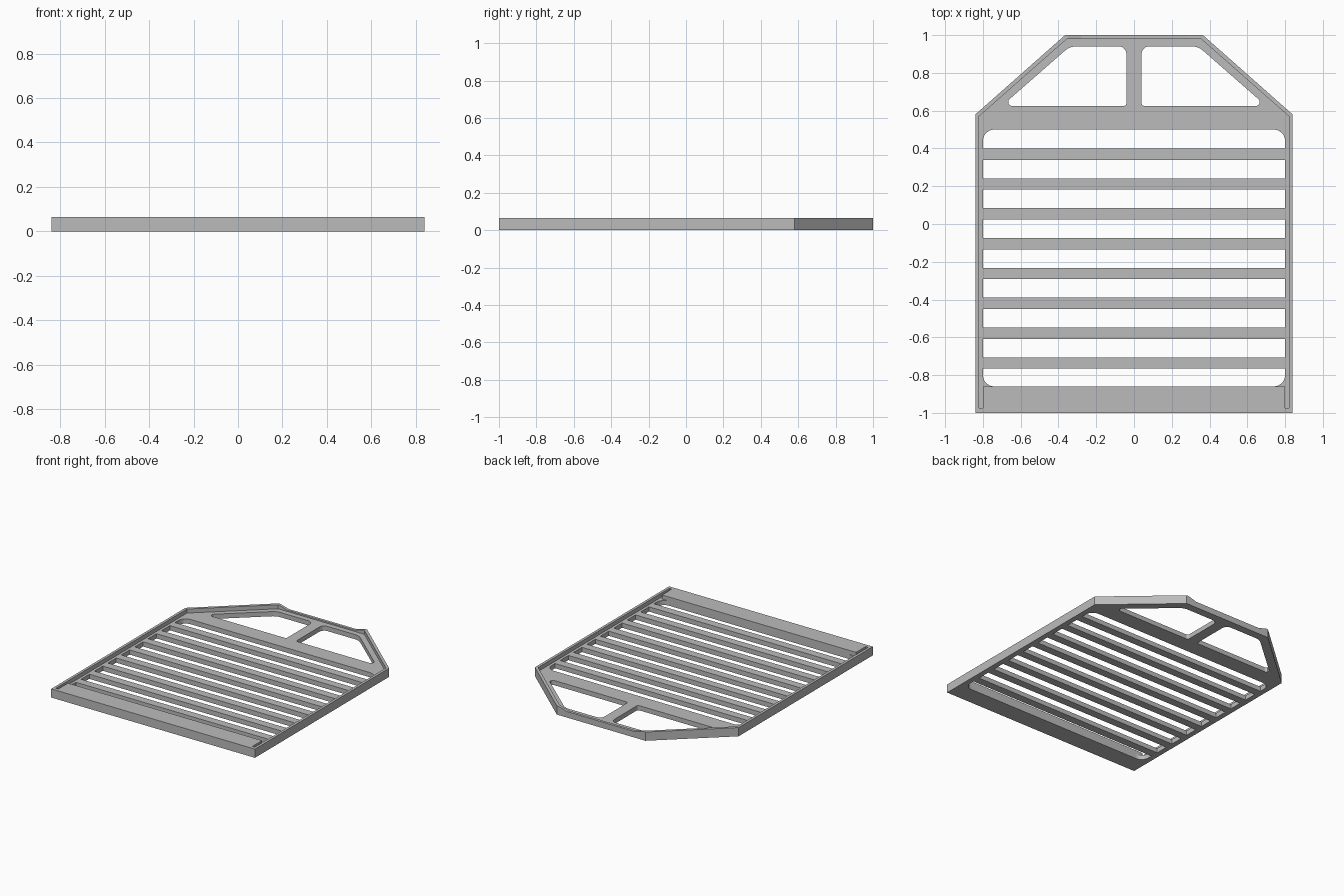
import bpy, bmesh, math
from mathutils import Vector

cube = bpy.data.objects.get("Cube")
if cube:
    bpy.data.objects.remove(cube, do_unlink=True)

HEIGHT, FLOOR = 0.065, 0.035

grey = bpy.data.materials.new("plain grey")
grey.use_nodes = True
colour = (0.5, 0.5, 0.5, 1)
grey.diffuse_color = colour
grey.node_tree.nodes["Principled BSDF"].inputs["Base Color"].default_value = colour


def mirrored(half):
    """Close a right-hand half outline with its mirror image."""
    return half + [(-x, y) for x, y in reversed(half)]


def rounded(corners, radii, steps=6):
    """Round each polygon corner with a tangent arc."""
    out = []
    n = len(corners)
    for i, r in enumerate(radii):
        p = Vector(corners[i])
        a = (Vector(corners[i - 1]) - p).normalized()
        b = (Vector(corners[(i + 1) % n]) - p).normalized()
        half = a.angle(b) / 2
        centre = p + (a + b).normalized() * (r / math.sin(half))
        start = p + a * (r / math.tan(half)) - centre
        end = p + b * (r / math.tan(half)) - centre
        for k in range(steps + 1):
            d = start.lerp(end, k / steps).normalized() * r
            out.append(tuple(centre + d))
    return out


def prism(name, outline, low, high, upright=False):
    """Extrude an outline along z, or along y when upright."""
    bm = bmesh.new()
    place = (lambda x, v: (x, low, v)) if upright else (lambda x, v: (x, v, low))
    face = bm.faces.new([bm.verts.new(place(*p)) for p in outline])
    top = bmesh.ops.extrude_face_region(bm, geom=[face])["geom"]
    move = Vector((0, high - low, 0)) if upright else Vector((0, 0, high - low))
    bmesh.ops.translate(bm, vec=move, verts=[g for g in top if isinstance(g, bmesh.types.BMVert)])
    bmesh.ops.recalc_face_normals(bm, faces=bm.faces)
    mesh = bpy.data.meshes.new(name)
    bm.to_mesh(mesh)
    bm.free()
    mesh.materials.append(grey)
    ob = bpy.data.objects.new(name, mesh)
    bpy.context.collection.objects.link(ob)
    return ob


def cut(target, cutter):
    """Subtract the cutter, then discard it."""
    cutter.hide_render = True
    mod = target.modifiers.new("cut", "BOOLEAN")
    mod.operation = "DIFFERENCE"
    mod.solver = "EXACT"
    mod.object = cutter
    bpy.context.view_layer.objects.active = target
    bpy.ops.object.modifier_apply(modifier=mod.name)
    bpy.data.objects.remove(cutter, do_unlink=True)


# Tray body with chamfered back corners
frame = prism("frame", mirrored([(0.84, -1), (0.84, 0.58), (0.365, 1)]), 0, HEIGHT)

# Recess behind the raised front strip, with narrow side grooves
recess = mirrored([(0.80, -0.86), (0.80, -0.975), (0.82, -0.975), (0.82, 0.57), (0.355, 0.98)])
cut(frame, prism("recess_cutter", recess, FLOOR, HEIGHT + 0.1))

# Large slatted opening
opening = rounded(mirrored([(0.80, -0.86), (0.80, 0.50)]), [0.06] * 4)
cut(frame, prism("opening_cutter", opening, -0.1, HEIGHT + 0.1))

# Two back windows
window = rounded([(0.04, 0.625), (0.70, 0.625), (0.34, 0.94), (0.04, 0.94)],
                 [0.015, 0.02, 0.09, 0.04])
for side in (1, -1):
    shape = [(side * x, y) for x, y in window]
    cut(frame, prism("window_cutter", shape, -0.1, HEIGHT + 0.1))

# Shallow dip in the back rim with sloping ends
dip = mirrored([(0.28, 0.045), (0.35, HEIGHT), (0.35, HEIGHT + 0.05)])
cut(frame, prism("dip_cutter", dip, 0.95, 1.1, upright=True))

# Cross slats
for i in range(8):
    y = 0.37 - 0.158 * i
    prism(f"slat_{i + 1}", mirrored([(0.80, y - 0.03), (0.80, y + 0.03)]), 0, FLOOR)
